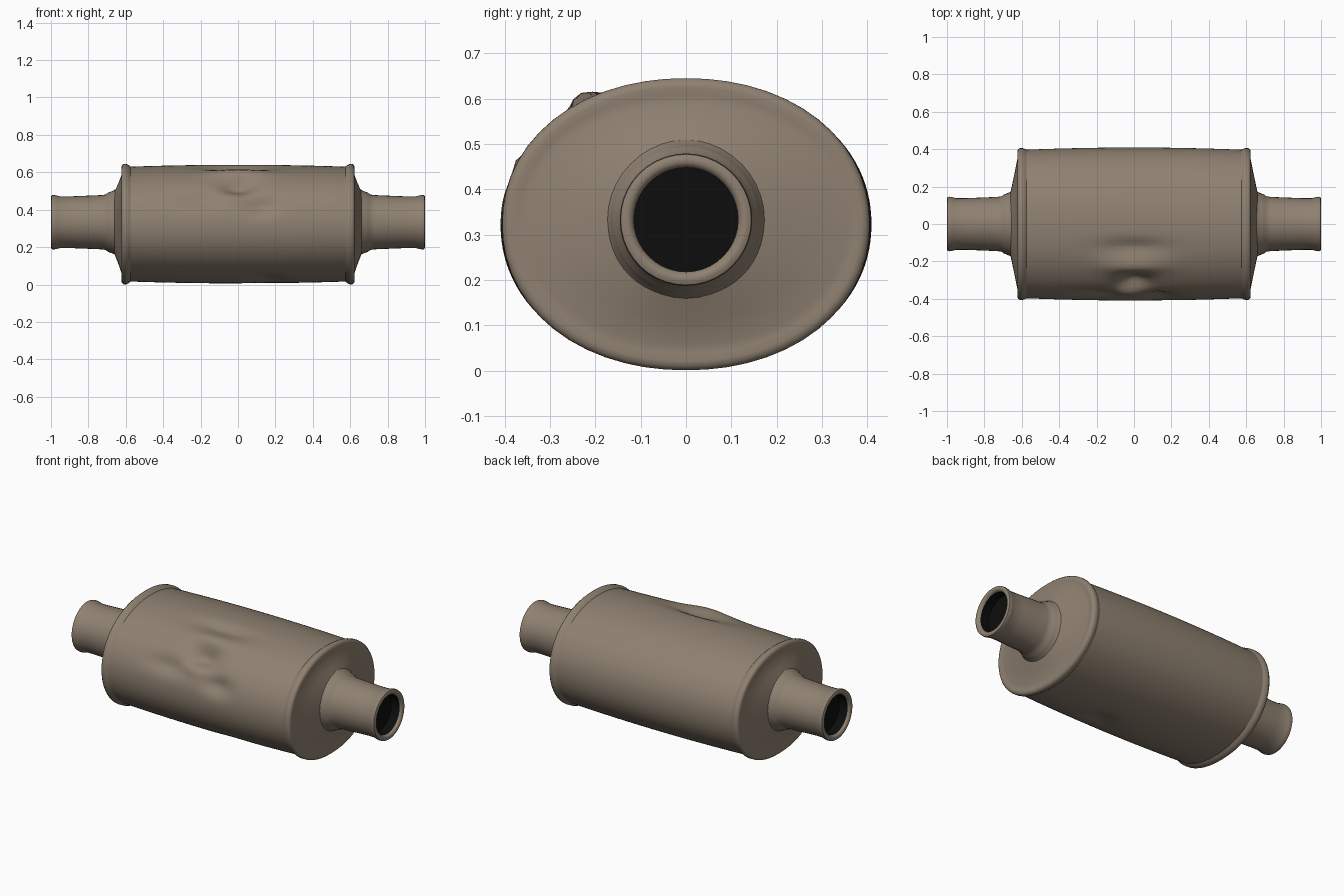
import bpy, bmesh, math

if "Cube" in bpy.data.objects:
    bpy.data.objects.remove(bpy.data.objects["Cube"])

SEG = 56


def material(name, rgb):
    m = bpy.data.materials.new(name)
    m.diffuse_color = (*rgb, 1)
    m.use_nodes = True
    m.node_tree.nodes["Principled BSDF"].inputs["Base Color"].default_value = m.diffuse_color
    return m


metal = material("dull tan metal", (0.275, 0.22, 0.165))
black = material("black interior", (0.004, 0.004, 0.004))

# Dents: x, angle above the front (degrees), x spread, angle spread, depth
DENTS = [
    (0.00, 40, 0.09, 9, -0.050),
    (-0.20, 24, 0.13, 8, -0.022),
    (0.13, 18, 0.09, 9, -0.030),
    (0.00, 72, 0.18, 6, -0.022),
    (0.00, 57, 0.16, 6, 0.022),
    (-0.04, 27, 0.07, 5, 0.012),
    (0.15, -72, 0.10, 13, -0.026),
]


def dent(x, deg):
    total = 0
    for dx, da, sx, sa, depth in DENTS:
        d = (deg - da + 180) % 360 - 180
        total += depth * math.exp(-((x - dx) / sx) ** 2 - (d / sa) ** 2)
    return total


def loft(name, stations, mat, power=2.0, cap_end=False, dented=False, seg=SEG):
    """Skin oval rings; each station is (x, half width, half height, centre z)."""
    bm = bmesh.new()
    rings = []
    for x, ry, rz, cz in stations:
        ring = []
        for i in range(seg):
            a = 2 * math.pi * i / seg
            c, s = math.cos(a), math.sin(a)
            k = (abs(c) ** power + abs(s) ** power) ** (-1 / power)
            d = dent(x, math.degrees(a)) if dented else 0
            ring.append(bm.verts.new((x, -c * (ry * k + d), cz + s * (rz * k + d))))
        rings.append(ring)
    for r0, r1 in zip(rings, rings[1:]):
        for i in range(seg):
            j = (i + 1) % seg
            bm.faces.new((r0[i], r0[j], r1[j], r1[i]))
    if cap_end:
        bm.faces.new(rings[-1])
    # Face outward, following the direction in which the rings run
    if stations[-1][0] > stations[0][0]:
        bmesh.ops.reverse_faces(bm, faces=bm.faces[:])
    bm.normal_update()
    me = bpy.data.meshes.new(name)
    bm.to_mesh(me)
    bm.free()
    me.materials.append(mat)
    ob = bpy.data.objects.new(name, me)
    bpy.context.collection.objects.link(ob)
    me.shade_smooth()
    me.set_sharp_from_angle(angle=math.radians(50))
    return ob


# Canister: slightly bulging oval shell with the dents
N = 72
shell = []
for i in range(N + 1):
    x = -0.575 + 1.15 * i / N
    b = 1 - (x / 0.575) ** 2
    shell.append((x, 0.397 + 0.012 * b, 0.307 + 0.010 * b, 0.323))
loft("canister_shell", shell, metal, power=2.1, dented=True, seg=112)

for side, label in ((-1, "left"), (1, "right")):
    # Rolled rim and shallow conical end plate
    cap = [
        (0.572, 0.396, 0.306, 0.323), (0.585, 0.402, 0.316, 0.323),
        (0.597, 0.406, 0.322, 0.323), (0.612, 0.405, 0.322, 0.323),
        (0.621, 0.398, 0.314, 0.323), (0.624, 0.386, 0.302, 0.323),
        (0.621, 0.372, 0.286, 0.323), (0.622, 0.355, 0.265, 0.323),
        (0.640, 0.265, 0.215, 0.325), (0.660, 0.172, 0.168, 0.330),
    ]
    loft(label + "_end_plate", [(side * x, ry, rz, z) for x, ry, rz, z in cap],
         metal, power=2.1)

    # Pipe with weld collar, flared lip and rolled mouth
    pipe = [
        (0.652, 0.178), (0.668, 0.168), (0.682, 0.163), (0.695, 0.158),
        (0.708, 0.148), (0.73, 0.145), (0.80, 0.142), (0.90, 0.138),
        (0.95, 0.138), (0.970, 0.143), (0.985, 0.146), (0.996, 0.144),
        (1.000, 0.136), (1.000, 0.126), (0.994, 0.118), (0.985, 0.115),
    ]
    loft(label + "_pipe", [(side * x, r, r, 0.333) for x, r in pipe], metal, seg=40)

    # Dark inside of the pipe
    bore = [(0.985, 0.115), (0.93, 0.115)]
    inner = loft(label + "_pipe_bore", [(side * x, r, r, 0.333) for x, r in bore],
                 black, cap_end=True, seg=40)
    # The floor of the bore looks outward
    bm = bmesh.new()
    bm.from_mesh(inner.data)
    for f in bm.faces:
        if len(f.verts) > 4 and f.normal.x * side < 0:
            f.normal_flip()
    bm.to_mesh(inner.data)
    bm.free()
